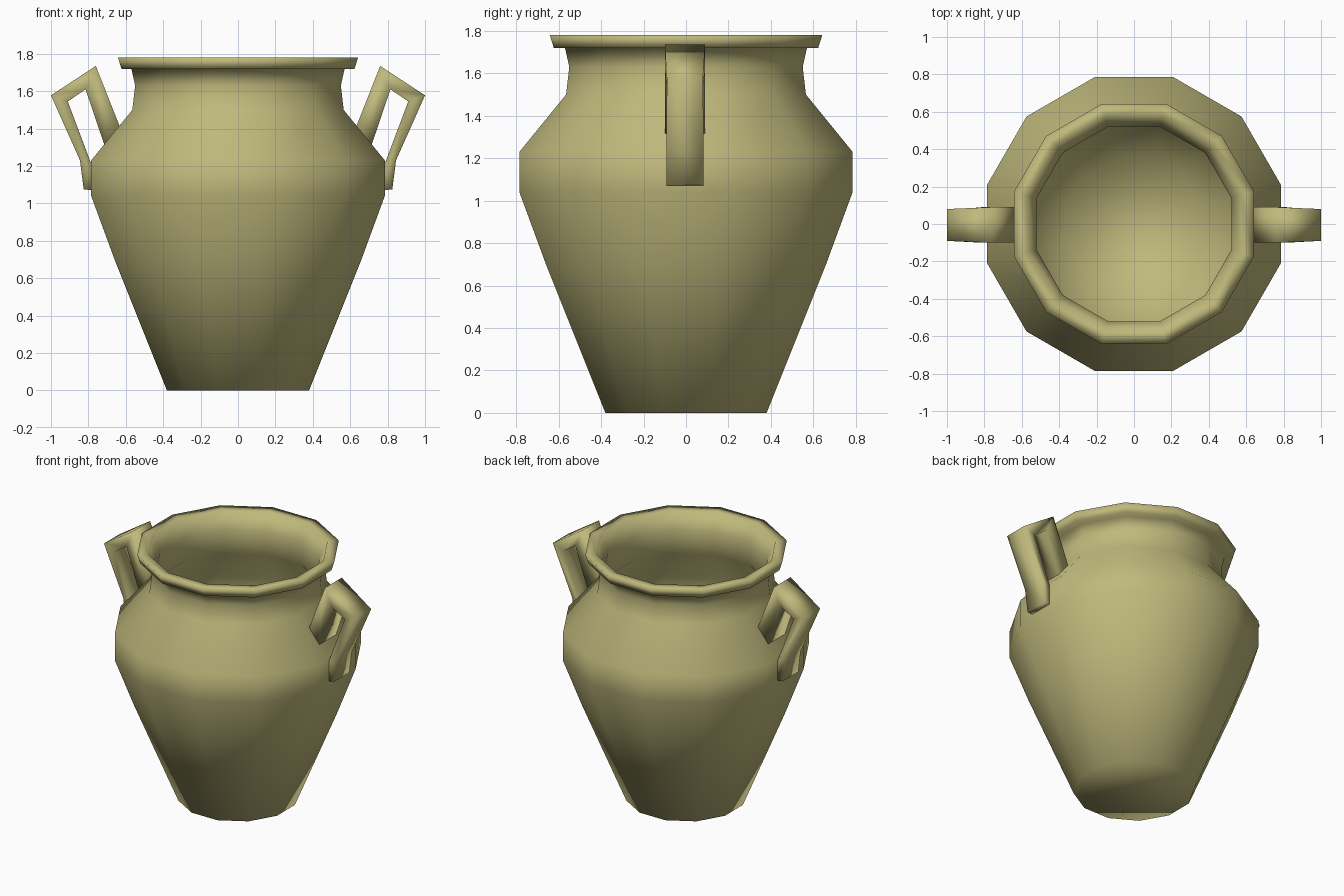
import bpy, bmesh, math

if "Cube" in bpy.data.objects:
    bpy.data.objects.remove(bpy.data.objects["Cube"])

clay = bpy.data.materials.new("olive_clay")
clay.diffuse_color = (0.52, 0.48, 0.20, 1)
clay.use_nodes = True
clay.node_tree.nodes["Principled BSDF"].inputs["Base Color"].default_value = clay.diffuse_color


def finish(bm, name):
    bmesh.ops.recalc_face_normals(bm, faces=bm.faces)
    for f in bm.faces:
        f.smooth = True
    mesh = bpy.data.meshes.new(name)
    bm.to_mesh(mesh)
    bm.free()
    mesh.materials.append(clay)
    obj = bpy.data.objects.new(name, mesh)
    bpy.context.collection.objects.link(obj)
    return obj


def lathe(name, profile, sides):
    """Closed turned body; profile gives flat-side distance and height."""
    bm = bmesh.new()
    rings = []
    for d, z in profile:
        r = d / math.cos(math.pi / sides)
        rings.append([bm.verts.new((r * math.cos((i + 0.5) * math.tau / sides),
                                    r * math.sin((i + 0.5) * math.tau / sides), z))
                      for i in range(sides)])
    for a, b in zip(rings, rings[1:]):
        for i in range(sides):
            j = (i + 1) % sides
            bm.faces.new((a[i], a[j], b[j], b[i]))
    bm.faces.new(rings[0][::-1])
    bm.faces.new(rings[-1])
    return finish(bm, name)


def handle(name, side):
    """Flat strap bent through paired outer / inner points in the xz plane."""
    outer = [(0.60, 1.33), (0.76, 1.735), (1.00, 1.578), (0.845, 1.23), (0.825, 1.075)]
    inner = [(0.70, 1.27), (0.815, 1.61), (0.91, 1.545), (0.78, 1.20), (0.77, 1.07)]
    half = [0.095, 0.095, 0.085, 0.088, 0.088]
    bm = bmesh.new()
    rings = []
    for (ox, oz), (ix, iz), h in zip(outer, inner, half):
        rings.append([bm.verts.new((side * x, y - 0.005, z)) for x, y, z in
                      ((ox, -h, oz), (ox, h, oz), (ix, h, iz), (ix, -h, iz))])
    for a, b in zip(rings, rings[1:]):
        for i in range(4):
            j = (i + 1) % 4
            bm.faces.new((a[i], a[j], b[j], b[i]))
    bm.faces.new(rings[0])
    bm.faces.new(rings[-1][::-1])
    return finish(bm, name)


# Pot: outer wall, neck, rim lip, then hollow inside down to the floor
lathe("pot_body", [
    (0.38, 0.0), (0.66, 0.70), (0.785, 1.04), (0.785, 1.23), (0.565, 1.50),
    (0.55, 1.63), (0.57, 1.72), (0.623, 1.72), (0.642, 1.78), (0.57, 1.78),
    (0.52, 1.66), (0.525, 1.49), (0.74, 1.22), (0.74, 1.05), (0.615, 0.70),
    (0.36, 0.06)], 12)

# Strap handles on both sides
handle("right_handle", 1)
handle("left_handle", -1)
